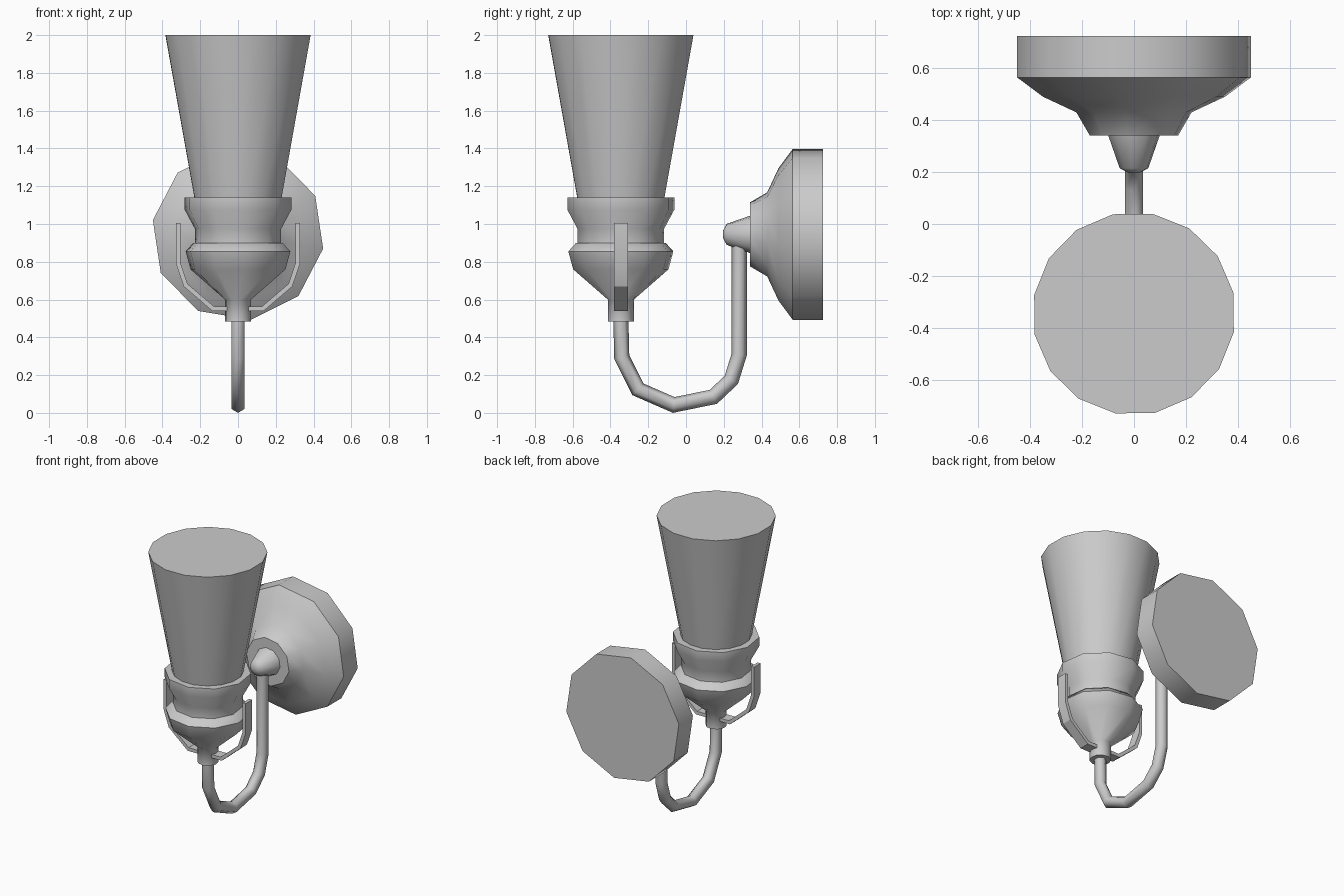
import bpy, bmesh
from math import sin, cos, pi, radians
from mathutils import Vector

if "Cube" in bpy.data.objects:
    bpy.data.objects.remove(bpy.data.objects["Cube"])

CUP_Y = -0.345     # axis of lamp holder
PLATE_Z = 0.945    # axis of wall plate


def finish(name, bm, angle=40):
    bmesh.ops.remove_doubles(bm, verts=bm.verts, dist=1e-5)
    bmesh.ops.recalc_face_normals(bm, faces=bm.faces)
    me = bpy.data.meshes.new(name)
    bm.to_mesh(me)
    bm.free()
    ob = bpy.data.objects.new(name, me)
    bpy.context.collection.objects.link(ob)
    bpy.ops.object.select_all(action='DESELECT')
    ob.select_set(True)
    bpy.context.view_layer.objects.active = ob
    bpy.ops.object.shade_smooth_by_angle(angle=radians(angle))
    return ob


def skin(name, rings, angle=40):
    """Bridge matching rings of points and cap both ends."""
    bm = bmesh.new()
    rows = [[bm.verts.new(p) for p in ring] for ring in rings]
    n = len(rows[0])
    for a, b in zip(rows, rows[1:]):
        for i in range(n):
            j = (i + 1) % n
            bm.faces.new((a[i], a[j], b[j], b[i]))
    bm.faces.new(rows[0])
    bm.faces.new(rows[-1])
    return finish(name, bm, angle)


def lathe(name, profile, sides, offset, place, angle=40):
    """Turn (radius, height) points; place maps local u, v, h to the model."""
    angs = [radians(offset) + 2 * pi * i / sides for i in range(sides)]
    return skin(name, [[place(r * cos(t), r * sin(t), h) for t in angs]
                       for r, h in profile], angle)


def sweep(name, path, section, place, angle=40):
    """Mitred sweep of (in-plane, sideways) section along a planar path."""
    pts = [Vector(p) for p in path]
    normals = []
    for a, b in zip(pts, pts[1:]):
        d = (b - a).normalized()
        normals.append(Vector((-d.y, d.x)))
    rings = []
    for i, p in enumerate(pts):
        n0, n1 = normals[max(i - 1, 0)], normals[min(i, len(normals) - 1)]
        m = (n0 + n1) / (1 + n0.dot(n1))
        rings.append([place(*(p + m * u), v) for u, v in section])
    return skin(name, rings, angle)


def upright(u, v, h):
    return (u, CUP_Y + v, h)


def on_wall(u, v, h):
    return (u, h, PLATE_Z + v)


# Shade
lathe("shade", [(0.233, 1.13), (0.391, 2.0)], 16, 12, upright)

# Lamp holder: upper collar and lower bowl with stem
lathe("collar", [(0.232, 0.895), (0.232, 0.975), (0.286, 1.075), (0.286, 1.14)],
      10, 26.5, upright)
lathe("bowl", [(0.07, 0.485), (0.07, 0.60), (0.255, 0.76), (0.281, 0.855), (0.24, 0.90)],
      10, 26.5, upright, 50)

# Flat straps either side of the holder
strap = [(0.317, 1.005), (0.317, 0.793), (0.277, 0.676), (0.132, 0.552), (0.05, 0.552)]
flat = [(-0.012, -0.037), (0.012, -0.037), (0.012, 0.037), (-0.012, 0.037)]
for side, s in (("left", -1), ("right", 1)):
    sweep(side + "_strap", strap, flat,
          lambda a, b, v, s=s: (s * a, CUP_Y + v, b), 30)

# Curved six-sided supply arm
arm = [(-0.345, 0.50), (-0.34, 0.295), (-0.255, 0.125), (-0.065, 0.042),
       (0.145, 0.085), (0.24, 0.175), (0.282, 0.31), (0.282, 0.92)]
hexagon = [(0.04 * cos(i * pi / 3), 0.04 * sin(i * pi / 3)) for i in range(6)]
sweep("supply_arm", arm, hexagon, lambda a, b, v: (v, a, b), 65)

# Wall plate and its nose
lathe("wall_plate", [(0.457, 0.725), (0.457, 0.565), (0.355, 0.49),
                     (0.225, 0.43), (0.172, 0.34)], 10, 26.5, on_wall, 50)
lathe("plate_nose", [(0.102, 0.345), (0.056, 0.215), (0.02, 0.196)],
      10, 26.5, on_wall, 50)
